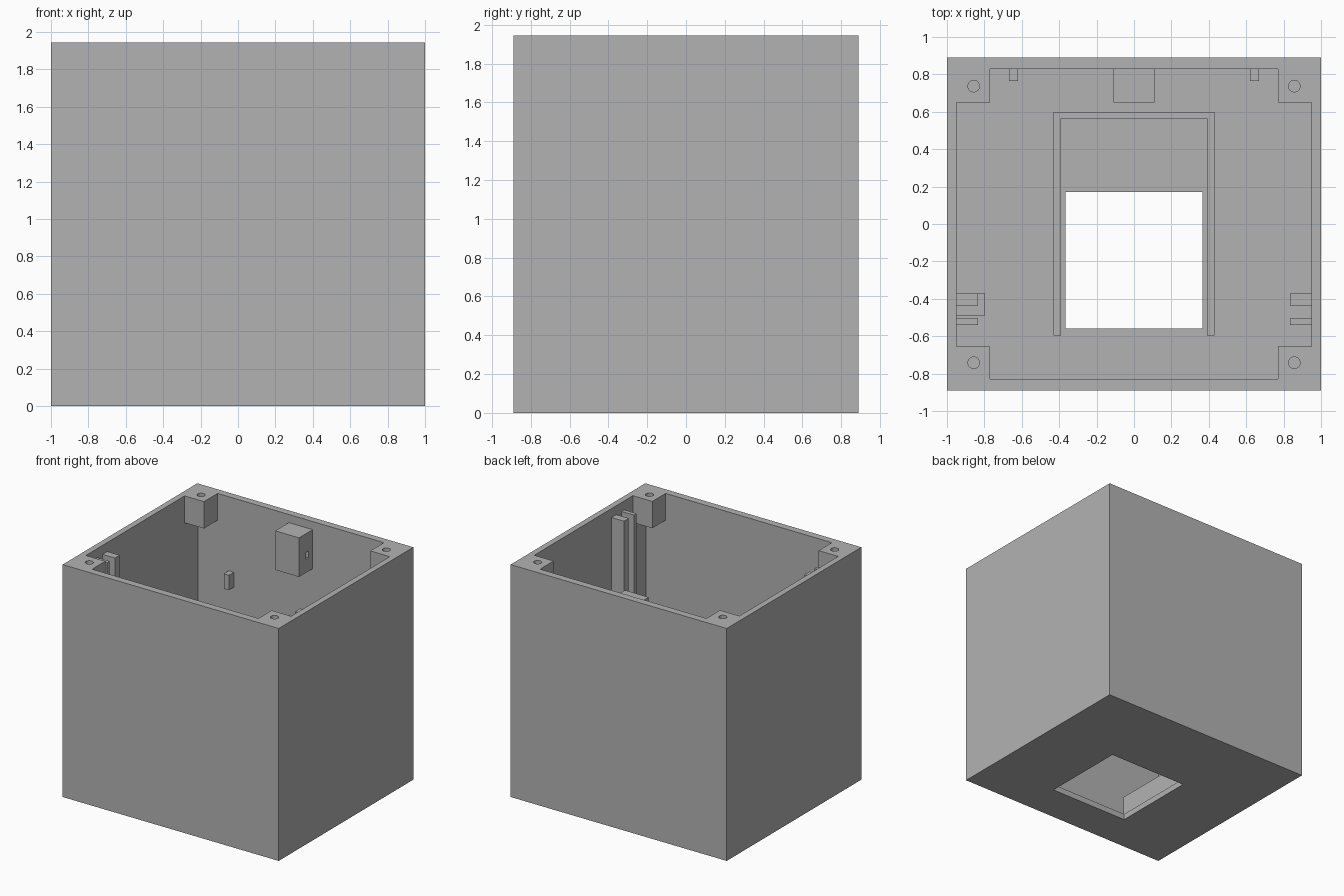
import bpy
import bmesh
from mathutils import Matrix, Vector

cube = bpy.data.objects.get("Cube")
if cube:
    bpy.data.objects.remove(cube, do_unlink=True)

W, D, H = 1.0, 0.89, 1.945      # half width, half depth, height
IX, IY = 0.95, 0.83             # inner wall faces
FLOOR = 0.05

grey = bpy.data.materials.new("plain grey")
grey.use_nodes = True
colour = (0.45, 0.45, 0.45, 1)
grey.diffuse_color = colour
grey.node_tree.nodes["Principled BSDF"].inputs["Base Color"].default_value = colour


def add_mesh(name, bm):
    mesh = bpy.data.meshes.new(name)
    bm.to_mesh(mesh)
    bm.free()
    mesh.materials.append(grey)
    ob = bpy.data.objects.new(name, mesh)
    bpy.context.collection.objects.link(ob)
    return ob


def box(name, xs, ys, zs):
    """Box between the given pairs of limits."""
    lo, hi = Vector((xs[0], ys[0], zs[0])), Vector((xs[1], ys[1], zs[1]))
    bm = bmesh.new()
    bmesh.ops.create_cube(bm, size=1, matrix=Matrix.Translation((lo + hi) / 2)
                          @ Matrix.Diagonal((*(hi - lo), 1)))
    return add_mesh(name, bm)


def cylinder(name, x, y, radius, zs):
    bm = bmesh.new()
    bmesh.ops.create_cone(bm, cap_ends=True, segments=32, radius1=radius, radius2=radius,
                          depth=zs[1] - zs[0],
                          matrix=Matrix.Translation((x, y, sum(zs) / 2)))
    return add_mesh(name, bm)


def cut(target, cutter):
    """Subtract the cutter and remove it."""
    mod = target.modifiers.new("cut", 'BOOLEAN')
    mod.operation = 'DIFFERENCE'
    mod.solver = 'EXACT'
    mod.object = cutter
    bpy.context.view_layer.objects.active = target
    bpy.ops.object.modifier_apply(modifier=mod.name)
    bpy.data.objects.remove(cutter, do_unlink=True)


# Open box, hollowed so that four screw posts stay in the top corners
case = box("case", (-W, W), (-D, D), (0, H))
POST_Z = H - 0.225
cut(case, box("cavity", (-IX, IX), (-IY, IY), (FLOOR, POST_Z)))
cut(case, box("mouth_wide", (-IX, IX), (-0.655, 0.65), (1, H + 0.1)))
cut(case, box("mouth_deep", (-0.77, 0.77), (-IY, IY), (1, H + 0.1)))

# Window through the floor
cut(case, box("floor_window", (-0.367, 0.367), (-0.56, 0.17), (-0.1, 0.1)))

# Screw holes in the posts
for x in (-0.857, 0.857):
    for y in (-0.742, 0.737):
        cut(case, cylinder("screw_hole", x, y, 0.031, (POST_Z + 0.03, H + 0.1)))

# Low U-shaped frame around the floor window, open to the front
frame = box("window_frame", (-0.43, 0.43), (-0.595, 0.60), (FLOOR, 0.23))
cut(frame, box("frame_inside", (-0.39, 0.39), (-0.7, 0.563), (0, 0.3)))

# Latch block on the back wall with a sideways slot
latch = box("latch_block", (-0.11, 0.11), (0.65, IY), (1.55, 1.877))
cut(latch, box("latch_slot", (-0.2, 0.2), (0.74, 0.778), (1.66, 1.72)))

# Paired board rails on the side walls and small pegs on the back wall
for side, sign in (("right", -1), ("left", 1)):
    rail_x = sorted((sign * 0.835, sign * IX))
    box(side + "_rear_rail", rail_x, (-0.435, -0.372), (FLOOR, 1.87))
    box(side + "_front_rail", rail_x, (-0.54, -0.505), (FLOOR, 1.87))
    box(side + "_peg", sorted((sign * 0.62, sign * 0.667)), (0.765, IY), (1.2, 1.325))

# Board stop at the foot of the right rails
box("board_stop", (-IX, -0.797), (-0.49, -0.372), (FLOOR, 0.3))
